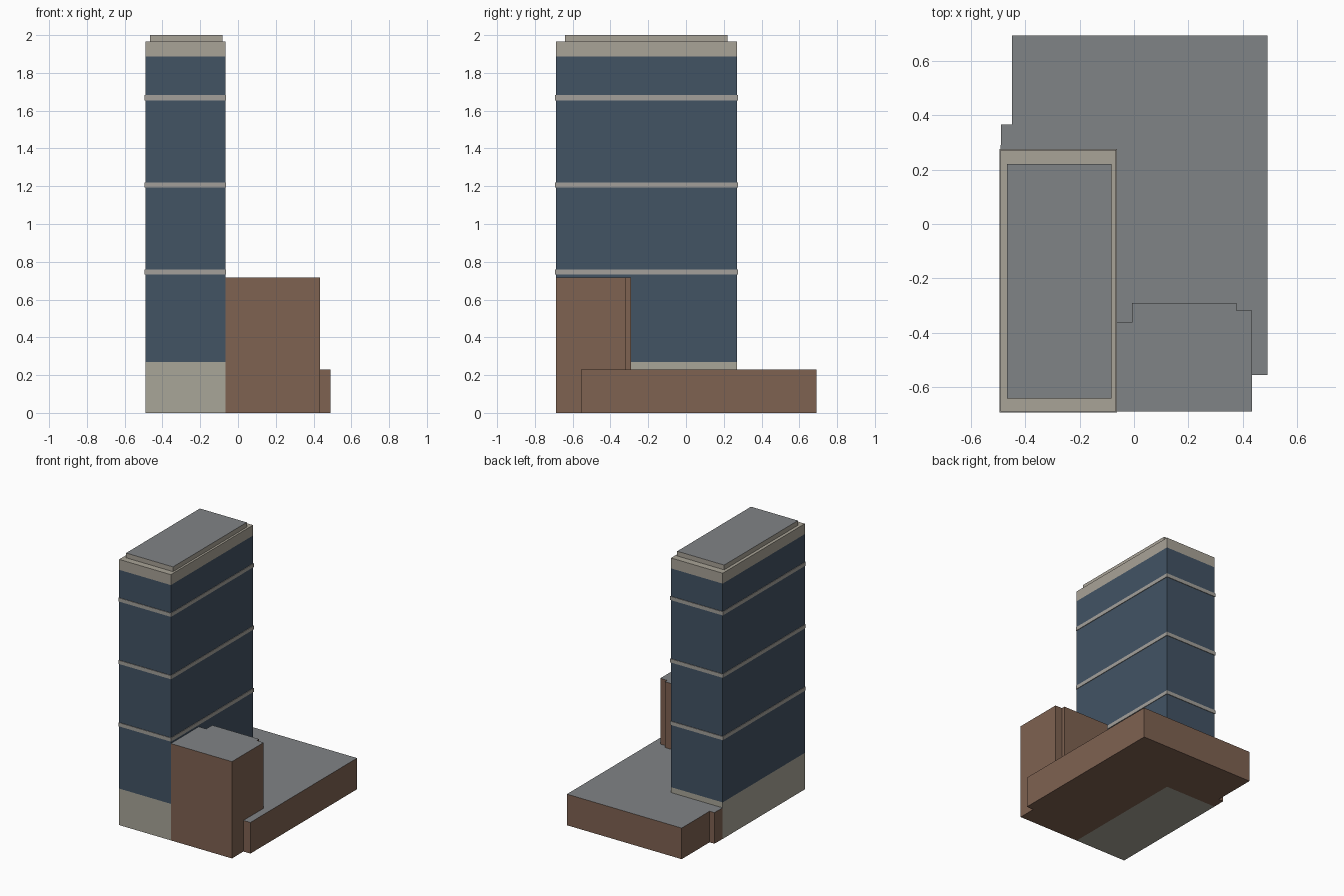
import bpy, bmesh

if "Cube" in bpy.data.objects:
    bpy.data.objects.remove(bpy.data.objects["Cube"])


def material(name, hex_code):
    # convert an sRGB hex colour to linear viewport colour
    def lin(v):
        return v / 12.92 if v <= 0.04045 else ((v + 0.055) / 1.055) ** 2.4
    m = bpy.data.materials.new(name)
    rgb = [lin(int(hex_code[i:i + 2], 16) / 255) for i in (0, 2, 4)]
    m.diffuse_color = (*rgb, 1)
    m.use_nodes = True
    m.node_tree.nodes["Principled BSDF"].inputs["Base Color"].default_value = m.diffuse_color
    return m


stone = material("base stone", "A9A698")
trim = material("cap stone", "A9A397")
band = material("band grey", "A3A09B")
glass = material("blue glass", "425364")
brick = material("brown brick", "7F6251")
roof = material("roof grey", "808386")


def prism(name, outline, z0, z1, wall, top=None):
    # extrude a plan outline; upward faces take the top material
    bm = bmesh.new()
    face = bm.faces.new([bm.verts.new((x, y, z0)) for x, y in outline])
    ext = bmesh.ops.extrude_face_region(bm, geom=[face], use_keep_orig=True)
    verts = [v for v in ext["geom"] if isinstance(v, bmesh.types.BMVert)]
    bmesh.ops.translate(bm, verts=verts, vec=(0, 0, z1 - z0))
    bmesh.ops.recalc_face_normals(bm, faces=bm.faces)
    for f in bm.faces:
        f.material_index = 1 if top and f.normal.z > 0.5 else 0
    mesh = bpy.data.meshes.new(name)
    bm.to_mesh(mesh)
    bm.free()
    mesh.materials.append(wall)
    if top:
        mesh.materials.append(top)
    obj = bpy.data.objects.new(name, mesh)
    bpy.context.collection.objects.link(obj)


def rect(x0, x1, y0, y1):
    return [(x0, y0), (x1, y0), (x1, y1), (x0, y1)]


# Tower: stone base, glass shaft, stone cap, roof penthouse
X0, X1, Y0, Y1 = -0.490, -0.067, -0.689, 0.271
tower = rect(X0, X1, Y0, Y1)
prism("tower_base", tower, 0, 0.27, stone)
prism("tower_glass", tower, 0.27, 1.888, glass)
prism("tower_cap", tower, 1.888, 1.965, trim)
prism("tower_penthouse", rect(-0.467, -0.083, -0.641, 0.221), 1.965, 2.0, trim, roof)

# Projecting floor bands
e = 0.004
for i in range(3):
    z = 0.732 + i * 0.4615
    prism(f"floor_band_{i + 1}", rect(X0 - e, X1 + e, Y0 - e, Y1 + e), z, z + 0.027, band)

# Mid-rise front block with stepped rear wall
rear = [(0.433, -0.318), (0.376, -0.318), (0.376, -0.291),
        (-0.007, -0.291), (-0.007, -0.362), (X1, -0.362)]
prism("front_block", [(X1, Y0), (0.433, Y0)] + rear, 0, 0.716, brick, roof)

# Low podium wrapping the block and the back of the tower
prism("podium", [(X1, Y1), (X0, Y1), (-0.488, 0.365), (-0.449, 0.365),
                 (-0.449, 0.692), (0.490, 0.692), (0.490, -0.555),
                 (0.433, -0.555)] + rear, 0, 0.23, brick, roof)
